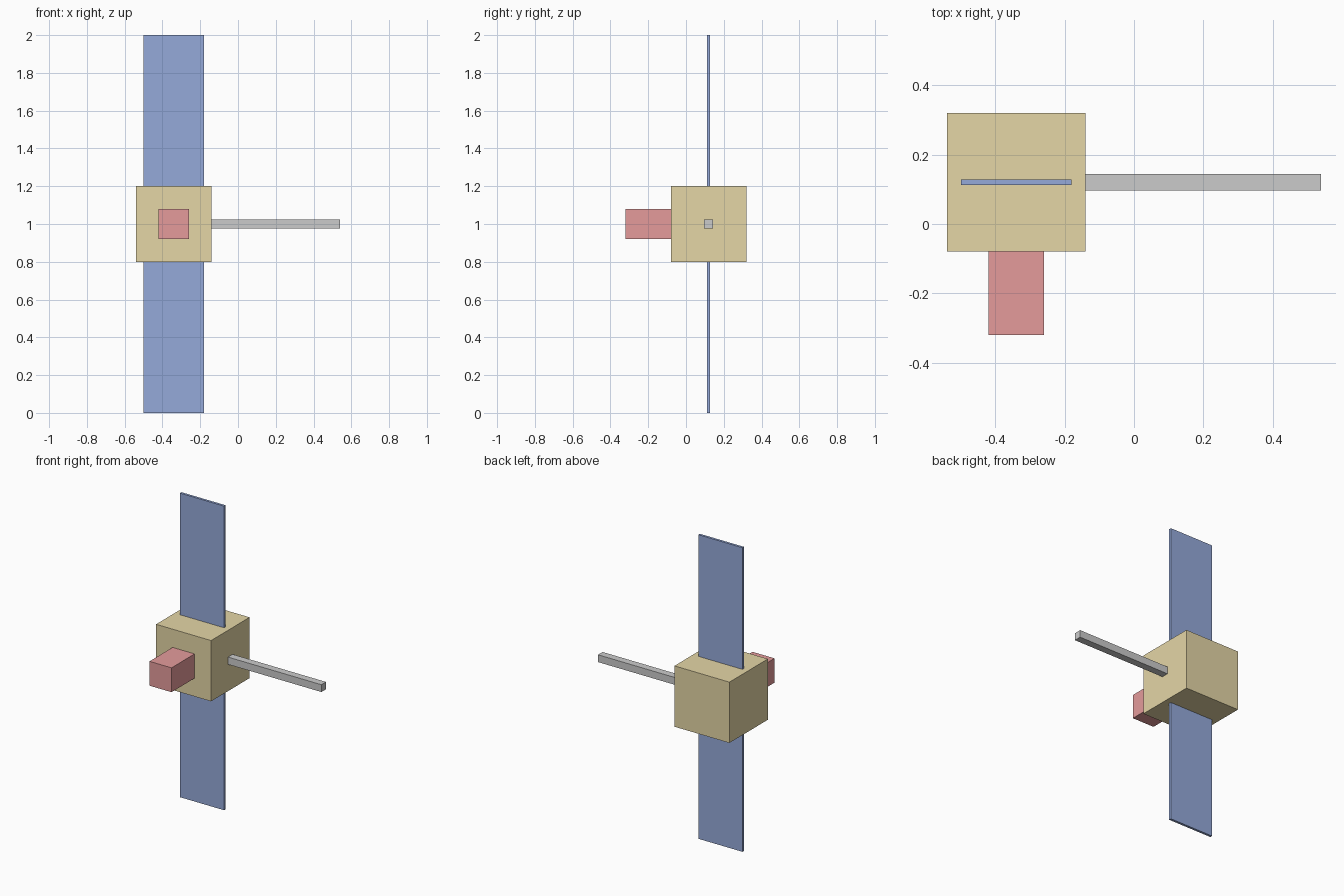
import bpy
from mathutils import Vector

if "Cube" in bpy.data.objects:
    bpy.data.objects.remove(bpy.data.objects["Cube"])

CENTRE = Vector((-0.34, 0.12, 1.0))  # middle of the body


def material(name, rgb):
    mat = bpy.data.materials.new(name)
    mat.diffuse_color = (*rgb, 1)
    mat.use_nodes = True
    mat.node_tree.nodes["Principled BSDF"].inputs["Base Color"].default_value = mat.diffuse_color
    return mat


def box(name, offset, size, mat=None):
    """Box of full dimensions `size`, placed relative to the body centre."""
    bpy.ops.mesh.primitive_cube_add(size=1, location=CENTRE + Vector(offset))
    obj = bpy.context.object
    obj.name = name
    obj.scale = size
    bpy.ops.object.transform_apply(location=False, rotation=False, scale=True)
    if mat:
        obj.data.materials.append(mat)
    return obj


gold = material("gold_foil", (0.78, 0.67, 0.38))
blue = material("solar_blue", (0.30, 0.40, 0.70))
red = material("instrument_red", (0.78, 0.33, 0.33))

# Cubic body
box("body", (0, 0, 0), (0.4, 0.4, 0.4), gold)

# Solar panels above and below the body
for name, side in (("upper_solar_panel", 1), ("lower_solar_panel", -1)):
    box(name, (0, 0, side * 0.6), (0.32, 0.016, 0.8), blue)

# Instrument on the front face
box("front_instrument", (0, -0.32, 0), (0.16, 0.24, 0.16), red)

# Long boom on the right face
box("boom", (0.54, 0, 0), (0.68, 0.048, 0.048))
